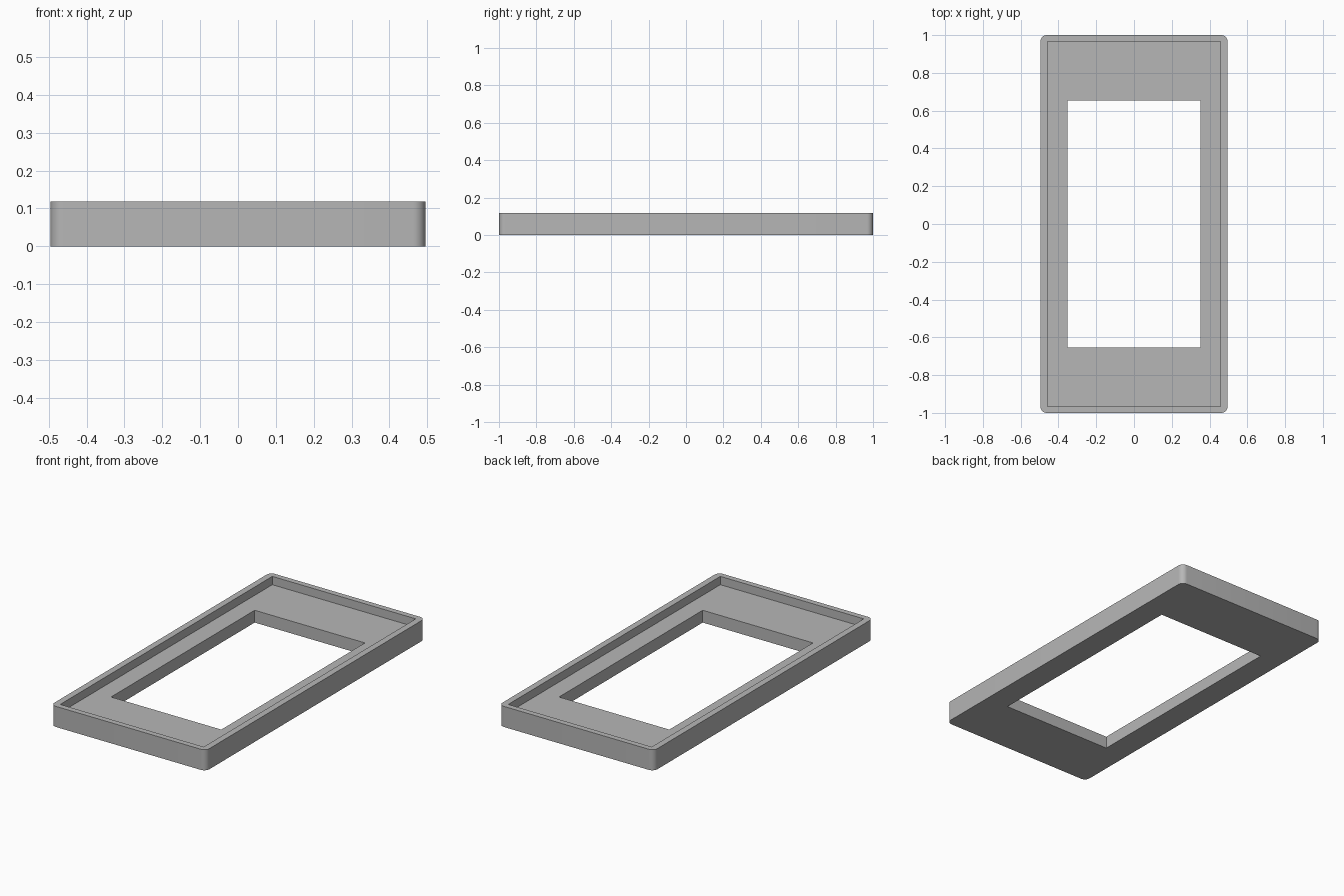
import bpy
import bmesh
from math import cos, sin, pi, radians

cube = bpy.data.objects.get("Cube")
if cube:
    bpy.data.objects.remove(cube, do_unlink=True)

STEPS = 8  # segments per rounded corner

grey = bpy.data.materials.new("plain grey")
grey.use_nodes = True
colour = (0.47, 0.47, 0.47, 1.0)
grey.diffuse_color = colour
grey.node_tree.nodes["Principled BSDF"].inputs["Base Color"].default_value = colour


def rectangle_ring(bm, half_x, half_y, radius, z):
    """Ring of vertices around a rectangle with rounded corners."""
    ring = []
    for corner, (sx, sy) in enumerate([(1, 1), (-1, 1), (-1, -1), (1, -1)]):
        for i in range(STEPS + 1):
            a = (corner + i / STEPS) * pi / 2
            ring.append(bm.verts.new((sx * (half_x - radius) + radius * cos(a),
                                      sy * (half_y - radius) + radius * sin(a), z)))
    return ring


# Cross-section of the frame: half width, half length, corner radius, height
HEIGHT, FLOOR = 0.119, 0.071
sections = [
    (0.495, 1.0, 0.033, 0),         # outer wall, bottom
    (0.495, 1.0, 0.033, HEIGHT),    # outer wall, top
    (0.458, 0.967, 0, HEIGHT),      # raised lip, inner edge
    (0.458, 0.967, 0, FLOOR),       # recess floor, outer edge
    (0.352, 0.655, 0, FLOOR),       # window opening, top
    (0.352, 0.655, 0, 0),           # window opening, bottom
]

# Loft the cross-section into a closed frame
bm = bmesh.new()
rings = [rectangle_ring(bm, *s) for s in sections]
for k, ring in enumerate(rings):
    following = rings[(k + 1) % len(rings)]
    for i in range(len(ring)):
        j = (i + 1) % len(ring)
        bm.faces.new((ring[i], ring[j], following[j], following[i]))

# Sharp corners collapse to single points
bmesh.ops.remove_doubles(bm, verts=bm.verts[:], dist=0.0001)
bmesh.ops.recalc_face_normals(bm, faces=bm.faces[:])
mesh = bpy.data.meshes.new("recessed_frame")
bm.to_mesh(mesh)
bm.free()
mesh.materials.append(grey)

frame = bpy.data.objects.new("recessed_frame", mesh)
bpy.context.collection.objects.link(frame)
bpy.ops.object.select_all(action='DESELECT')
frame.select_set(True)
bpy.context.view_layer.objects.active = frame
bpy.ops.object.shade_smooth_by_angle(angle=radians(30))
